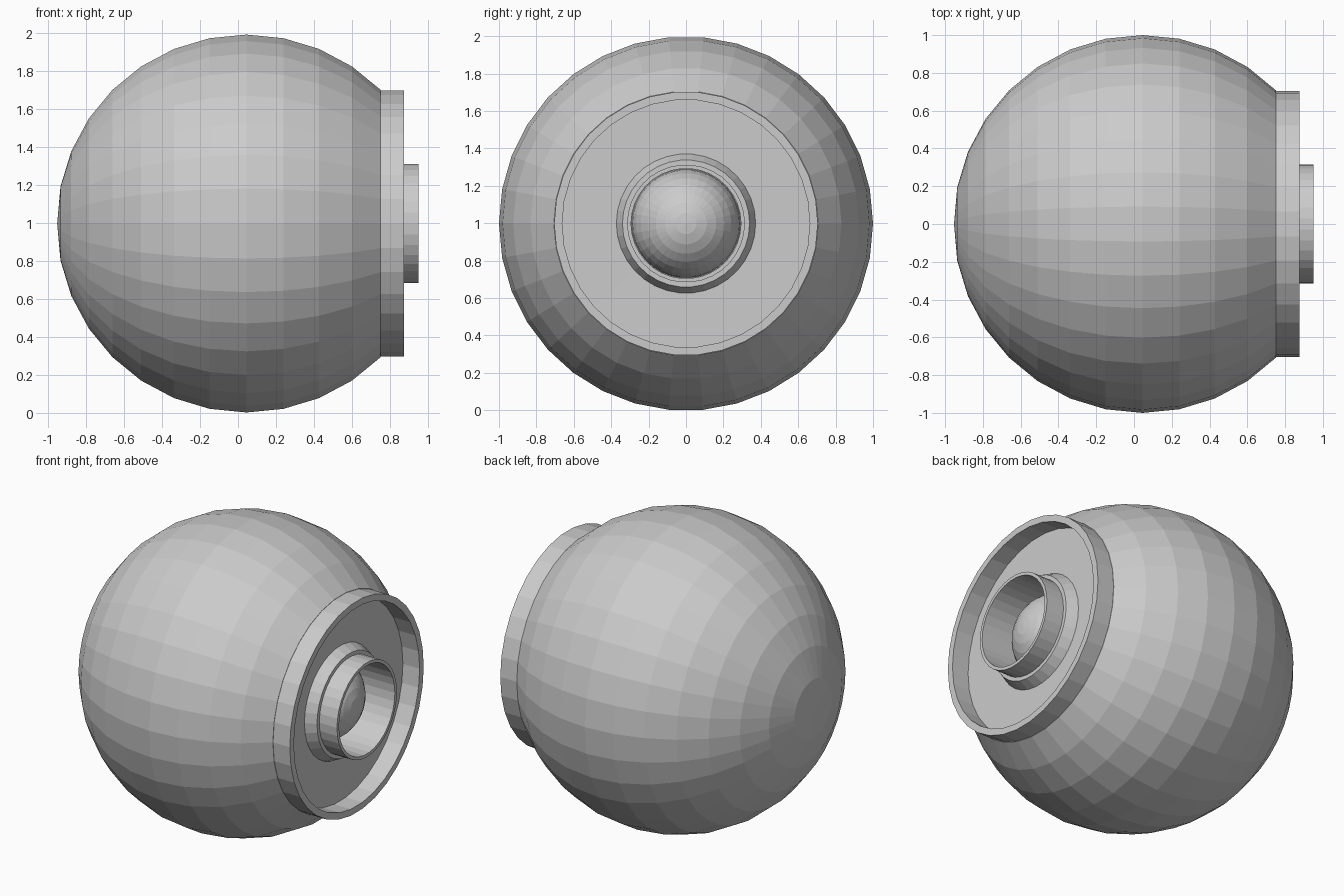
import bpy, bmesh
from math import sin, cos, pi, radians

if "Cube" in bpy.data.objects:
    bpy.data.objects.remove(bpy.data.objects["Cube"])

SEG = 34          # sides around the x axis
CZ = 0.998        # height of the axis


def lathe(name, profile, closed=False):
    """Revolve (x, radius) points around the horizontal axis."""
    bm = bmesh.new()
    rings = []
    for x, r in profile:
        if r < 1e-6:
            rings.append([bm.verts.new((x, 0, CZ))] * SEG)
        else:
            rings.append([bm.verts.new((x, r * cos(2 * pi * i / SEG), CZ + r * sin(2 * pi * i / SEG)))
                          for i in range(SEG)])
    pairs = list(zip(rings, rings[1:]))
    if closed:
        pairs.append((rings[-1], rings[0]))
    for a, b in pairs:
        for i in range(SEG):
            j = (i + 1) % SEG
            quad = list(dict.fromkeys((a[i], a[j], b[j], b[i])))
            bm.faces.new(quad)
    bmesh.ops.recalc_face_normals(bm, faces=bm.faces[:])
    me = bpy.data.meshes.new(name)
    bm.to_mesh(me)
    bm.free()
    ob = bpy.data.objects.new(name, me)
    bpy.context.collection.objects.link(ob)
    return ob


def arc(cx, r, start, count):
    """Quarter-step arc points, angle measured from the -x pole."""
    return [(cx - r * cos(radians(11.25 * k)), r * sin(radians(11.25 * k)))
            for k in range(start, start + count)]


# Round shell, cut off flat at the front
lathe("shell", [(-0.953, 0)] + arc(0.045, 1.0, 1, 12) + [(0.75, 0.3), (0.58, 0.3), (0.58, 0)])

# Raised rim around the flat front
lathe("front_rim", [(0.745, 0.705), (0.875, 0.705), (0.875, 0.662), (0.745, 0.662)], closed=True)

# Tapered collar at the foot of the lens tube
lathe("collar", [(0.745, 0.375), (0.82, 0.34), (0.82, 0.305), (0.745, 0.305)], closed=True)

# Lens tube
lathe("lens_tube", [(0.58, 0.315), (0.95, 0.315), (0.95, 0.294), (0.58, 0.294)], closed=True)

# Domed lens inside the tube
lathe("lens", [(0.585, 0)] + arc(0.585, 0.291, 8, 8) + [(0.876, 0)])
